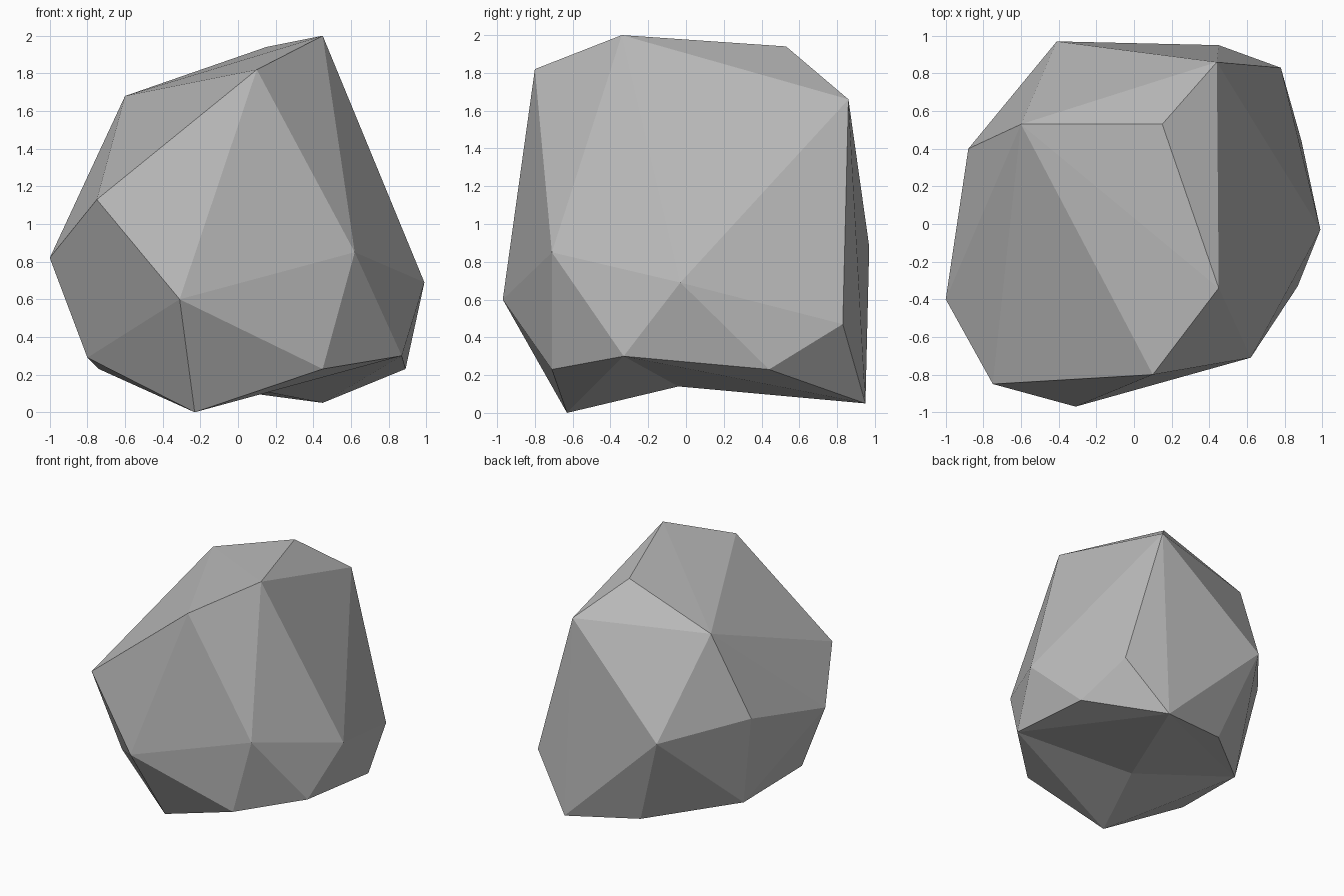
import bpy
import bmesh

cube = bpy.data.objects.get("Cube")
if cube:
    bpy.data.objects.remove(cube, do_unlink=True)


def flat_material(name, colour):
    material = bpy.data.materials.new(name)
    material.use_nodes = True
    material.diffuse_color = colour
    material.node_tree.nodes["Principled BSDF"].inputs["Base Color"].default_value = colour
    return material


# Corners of the boulder, from the crown down to the foot
crown = [(.45, -.34, 2), (.1, -.8, 1.82), (-.6, .53, 1.68), (.15, .53, 1.94), (.44, .86, 1.66)]
waist = [(-.75, -.85, 1.13), (-1, -.4, .82), (-.88, .4, 1), (-.41, .97, .88),
         (.78, .83, .47), (.99, -.03, .69), (.62, -.71, .85), (-.31, -.97, .6)]
foot = [(-.8, -.38, .29), (.45, -.71, .23)]
underside = {
    "front": (-.23, -.63, 0),
    "right": (.87, -.33, .3),
    "right_back": (.89, .44, .23),
    "back": (.45, .95, .05),
    "left_back": (-.15, .81, .13),
    "left": (-.74, .3, .23),
}
hollow_centre = (-.01, -.04, .14)

# Convex body of the boulder
bm = bmesh.new()
for corner in crown + waist + foot:
    bm.verts.new(corner)
base = {name: bm.verts.new(corner) for name, corner in underside.items()}
bmesh.ops.convex_hull(bm, input=list(bm.verts))

# Open the underside and close it again around a shallow hollow
rim = set(base.values())
lid = [face for face in bm.faces if set(face.verts) <= rim]
bmesh.ops.delete(bm, geom=lid, context="FACES")
for edge in [e for e in bm.edges if not e.link_faces]:
    bm.edges.remove(edge)

bm.faces.new([base[n] for n in ("right", "right_back", "back")])
bm.faces.new([base[n] for n in ("back", "left_back", "left")])
centre = bm.verts.new(hollow_centre)
ring = [base[n] for n in ("front", "right", "back", "left")]
for start, end in zip(ring, ring[1:] + ring[:1]):
    bm.faces.new((centre, start, end))
bmesh.ops.recalc_face_normals(bm, faces=list(bm.faces))

# Faceted stone object
mesh = bpy.data.meshes.new("boulder")
bm.to_mesh(mesh)
bm.free()
mesh.materials.append(flat_material("stone_grey", (.5, .5, .5, 1)))
boulder = bpy.data.objects.new("boulder", mesh)
bpy.context.collection.objects.link(boulder)
